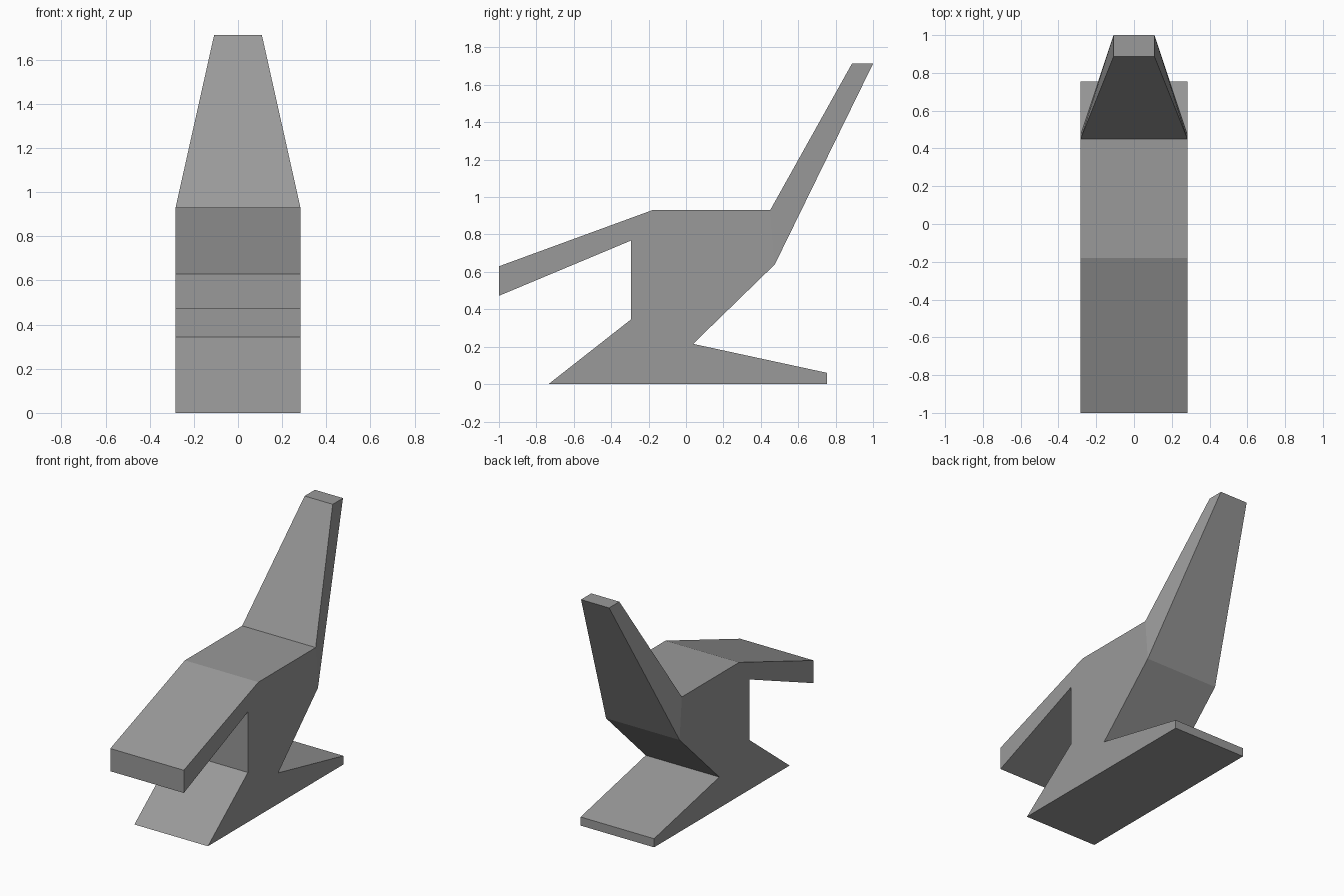
import bpy
import bmesh

cube = bpy.data.objects.get("Cube")
if cube:
    bpy.data.objects.remove(cube, do_unlink=True)

HALF_WIDTH = 0.283
TOP_HALF_WIDTH = 0.108

grey = bpy.data.materials.new("mid_grey")
grey.use_nodes = True
colour = (0.32, 0.32, 0.32, 1)
grey.diffuse_color = colour
grey.node_tree.nodes["Principled BSDF"].inputs["Base Color"].default_value = colour

# Side profile (y, z): foot, leg, seat, backrest and rear foot
profile = [
    (-0.735, 0), (-0.295, 0.345), (-0.295, 0.767), (-1, 0.472),
    (-1, 0.63), (-0.18, 0.93), (0.45, 0.93),
    (0.887, 1.713), (1, 1.713),
    (0.475, 0.64), (0.038, 0.215), (0.755, 0.06), (0.755, 0),
]
backrest = range(6, 10)  # profile corners that bound the backrest
top_z = max(z for y, z in profile)

bm = bmesh.new()


def add_side(sign):
    """One side: flat body outline plus the inward-leaning backrest panel."""
    verts = []
    for y, z in profile:
        half = TOP_HALF_WIDTH if z == top_z else HALF_WIDTH
        verts.append(bm.verts.new((sign * half, y, z)))
    bm.faces.new([v for v in verts if abs(v.co.x) == abs(verts[0].co.x)])
    bm.faces.new([verts[i] for i in backrest])
    return verts


left, right = add_side(1), add_side(-1)

# Bridge the two sides with one flat panel per profile edge
for i in range(len(profile)):
    j = (i + 1) % len(profile)
    bm.faces.new((left[i], left[j], right[j], right[i]))

bmesh.ops.recalc_face_normals(bm, faces=bm.faces)
mesh = bpy.data.meshes.new("chair")
bm.to_mesh(mesh)
bm.free()
mesh.materials.append(grey)
chair = bpy.data.objects.new("chair", mesh)
bpy.context.collection.objects.link(chair)
